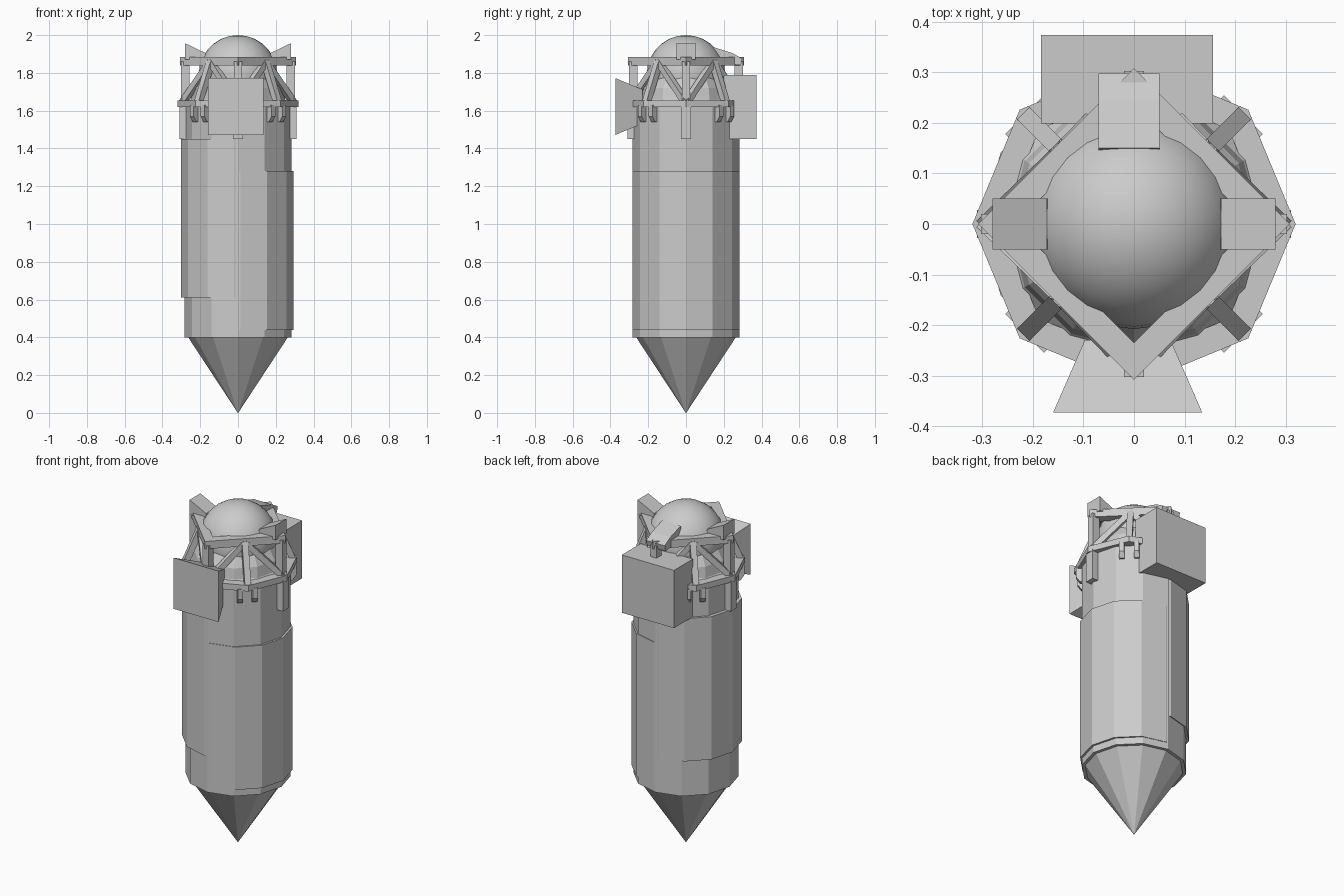
import bpy, bmesh, math
from mathutils import Vector, Matrix

if "Cube" in bpy.data.objects:
    bpy.data.objects.remove(bpy.data.objects["Cube"], do_unlink=True)

grey = bpy.data.materials.new("light grey")
grey.use_nodes = True
COLOUR = (0.6, 0.6, 0.6, 1)
grey.diffuse_color = COLOUR
grey.node_tree.nodes["Principled BSDF"].inputs["Base Color"].default_value = COLOUR


def finish(name, bm):
    bmesh.ops.recalc_face_normals(bm, faces=bm.faces[:])
    mesh = bpy.data.meshes.new(name)
    bm.to_mesh(mesh)
    bm.free()
    mesh.materials.append(grey)
    obj = bpy.data.objects.new(name, mesh)
    bpy.context.collection.objects.link(obj)
    return obj


def polar(radius, angle, z):
    return Vector((radius * math.cos(angle), radius * math.sin(angle), z))


def loft(name, profile, sides, shift=0, closed=False):
    """Stack polygon rings of (radius, z); closed joins last ring to first."""
    bm = bmesh.new()
    rings = [[bm.verts.new(polar(r, i * math.tau / sides, z) + Vector((shift, 0, 0)))
              for i in range(sides)] for r, z in profile]
    pairs = list(zip(rings, rings[1:]))
    if closed:
        pairs.append((rings[-1], rings[0]))
    else:
        bm.faces.new(rings[0])
        bm.faces.new(rings[-1])
    for low, high in pairs:
        for i in range(sides):
            j = (i + 1) % sides
            bm.faces.new((low[i], low[j], high[j], high[i]))
    return finish(name, bm)


def frame(name, sides, outer, inner, z0, z1):
    return loft(name, [(outer, z0), (outer, z1), (inner, z1), (inner, z0)], sides, closed=True)


def box(name, size, centre, turn=0):
    bm = bmesh.new()
    bmesh.ops.create_cube(bm, size=1, matrix=Matrix.Translation(centre)
                          @ Matrix.Rotation(turn, 4, 'Z') @ Matrix.Diagonal((*size, 1)))
    return finish(name, bm)


def beam(name, a, b, width):
    bm = bmesh.new()
    d = b - a
    bmesh.ops.create_cube(bm, size=1, matrix=Matrix.Translation((a + b) / 2)
                          @ d.to_track_quat('Z', 'Y').to_matrix().to_4x4()
                          @ Matrix.Diagonal((width, width, d.length, 1)))
    return finish(name, bm)


def prism(name, outline, half_width, turn, offset=0):
    """Radial (distance, z) outline given a thickness, then turned about z."""
    bm = bmesh.new()
    face = bm.faces.new([bm.verts.new((r, offset - half_width, z)) for r, z in outline])
    made = bmesh.ops.extrude_face_region(bm, geom=[face])["geom"]
    bmesh.ops.translate(bm, vec=(0, 2 * half_width, 0),
                        verts=[v for v in made if isinstance(v, bmesh.types.BMVert)])
    bmesh.ops.rotate(bm, matrix=Matrix.Rotation(turn, 3, 'Z'), verts=bm.verts[:])
    return finish(name, bm)


# Main hull with shoulder, and the two offset sleeves
loft("hull", [(0.282, 0.4), (0.282, 1.62), (0.25, 1.66), (0.24, 1.72), (0.205, 1.78)], 12)
loft("right_sleeve", [(0.282, 0.44), (0.282, 1.28)], 12, shift=0.012)
loft("left_sleeve", [(0.282, 0.61), (0.282, 1.45)], 12, shift=-0.02)

# Pointed base
loft("base_cone", [(0.001, 0.0), (0.265, 0.402)], 12)

# Rounded top
bm = bmesh.new()
bmesh.ops.create_uvsphere(bm, u_segments=24, v_segments=14, radius=0.208,
                          matrix=Matrix.Translation((0, 0, 1.792)))
dome = finish("dome", bm)
for p in dome.data.polygons:
    p.use_smooth = True

# Open truss collar: diamond frame above, octagon frame below
frame("upper_diamond_frame", 4, 0.308, 0.235, 1.84, 1.885)
frame("lower_octagon_frame", 8, 0.32, 0.265, 1.62, 1.655)
for k in range(4):
    a = k * math.pi / 2
    box(f"corner_post_{k}", (0.045, 0.04, 0.22), polar(0.28, a, 1.75), a)
    box(f"long_bracket_{k}", (0.05, 0.055, 0.18), polar(0.286, a, 1.54), a)
    d = a + math.pi / 4
    apex = polar(0.205, d, 1.86)
    beam(f"diagonal_strut_{k}", apex, polar(0.298, d, 1.64), 0.034)
    for side in (-1, 1):
        beam(f"slant_strut_{k}_{side}", apex,
             polar(0.295, d + side * math.pi / 4, 1.64), 0.032)
        prism(f"hook_{k}_{side}", [(0.26, 1.63), (0.306, 1.63), (0.306, 1.57),
                                   (0.285, 1.54), (0.26, 1.54)],
              0.014, d, offset=side * 0.04)

# Tilted wedge blocks on the upper frame
for name, turn in (("left_wedge", 0), ("right_wedge", math.pi)):
    prism(name, [(0.17, 1.87), (0.28, 1.87), (0.28, 1.957), (0.172, 1.905)], 0.05, turn)
prism("back_wedge", [(0.13, 1.86), (0.29, 1.84), (0.298, 1.875), (0.245, 1.905), (0.15, 1.935)],
      0.06, math.pi / 2, offset=0.01)

# Flared box on the front
bm = bmesh.new()
bmesh.ops.create_cube(bm, size=1)
for v in bm.verts:
    front = v.co.y < 0
    v.co.x = v.co.x * (0.295 if front else 0.17) - 0.0125
    v.co.z = v.co.z * (0.3 if front else 0.18) + 1.622
    v.co.y = -0.373 if front else -0.23
finish("front_flared_box", bm)

# Large box on the back
box("back_box", (0.34, 0.175, 0.34), (-0.014, 0.2865, 1.62))
